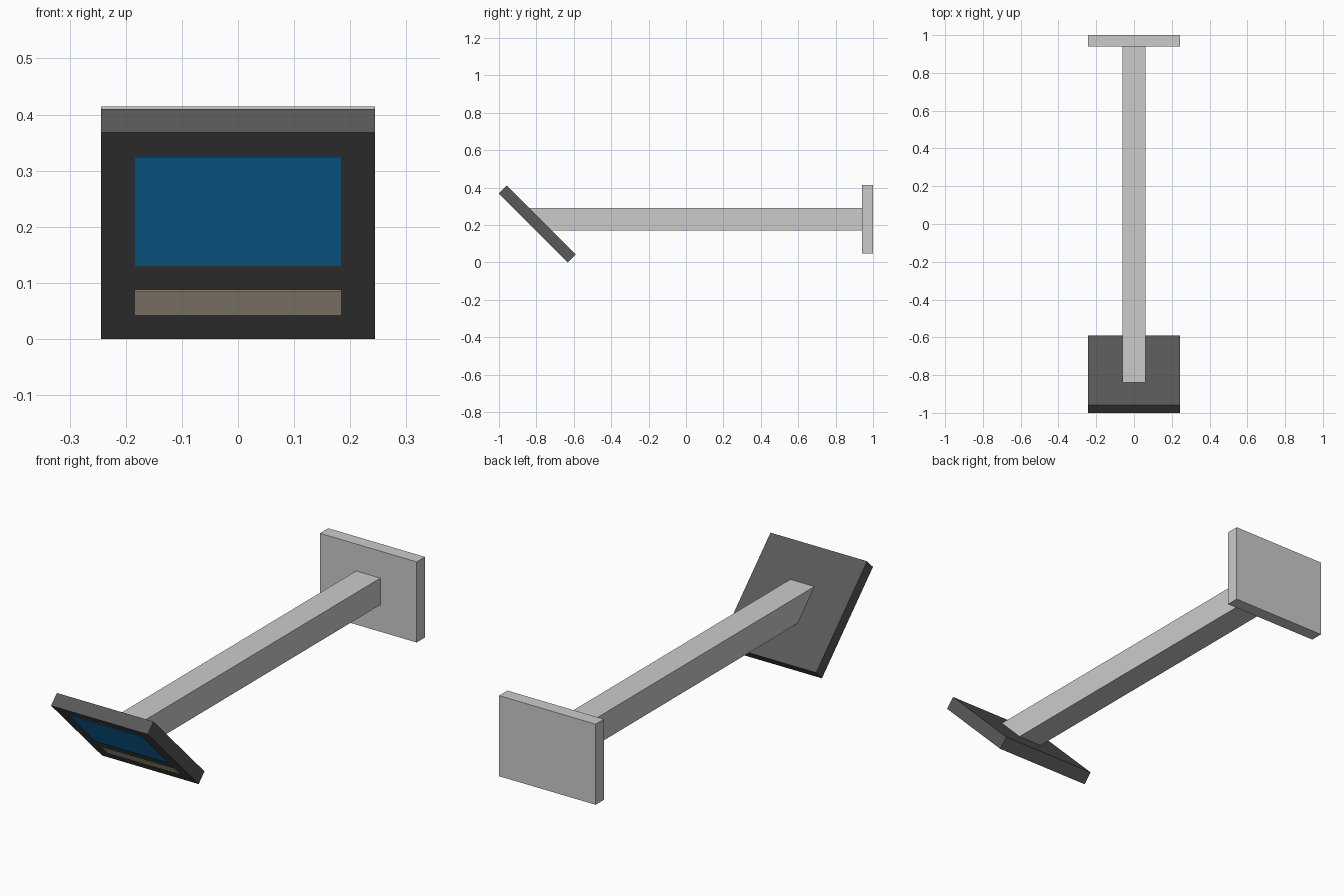
import bpy, bmesh

if "Cube" in bpy.data.objects:
    bpy.data.objects.remove(bpy.data.objects["Cube"])

HALF_PLATE = 0.244   # half width of panel and mounting plate
FACE = -0.632        # y where the sloping panel face meets z = 0
THICK = 0.042        # panel thickness, as an equal step in y and z


def material(name, rgb):
    m = bpy.data.materials.new(name)
    m.diffuse_color = (*rgb, 1)
    m.use_nodes = True
    m.node_tree.nodes["Principled BSDF"].inputs["Base Color"].default_value = m.diffuse_color
    return m


def prism(name, profile, half_x, mat=None):
    """Extrude a closed (y, z) profile from -half_x to half_x."""
    bm = bmesh.new()
    face = bm.faces.new([bm.verts.new((-half_x, y, z)) for y, z in profile])
    ext = bmesh.ops.extrude_face_region(bm, geom=[face])
    verts = [v for v in ext["geom"] if isinstance(v, bmesh.types.BMVert)]
    bmesh.ops.translate(bm, verts=verts, vec=(2 * half_x, 0, 0))
    bmesh.ops.recalc_face_normals(bm, faces=bm.faces)
    me = bpy.data.meshes.new(name)
    bm.to_mesh(me)
    bm.free()
    ob = bpy.data.objects.new(name, me)
    bpy.context.collection.objects.link(ob)
    if mat:
        me.materials.append(mat)
    return ob


def slab(z0, z1, outer, inner):
    """Profile of a 45 degree slab lying along the panel face."""
    return [(FACE - z + d, z + d) for z, d in
            ((z0, outer), (z1, outer), (z1, inner), (z0, inner))]


dark = material("dark_casing", (0.1, 0.1, 0.1))
blue = material("screen_blue", (0.01, 0.33, 0.8))
tan = material("strip_beige", (0.77, 0.67, 0.5))

# Tilted panel with screen and lower strip
prism("panel", slab(0, 0.368, 0, THICK), HALF_PLATE, dark)
prism("screen", slab(0.131, 0.325, -0.001, 0.003), 0.184, blue)
prism("lower_strip", slab(0.044, 0.087, -0.001, 0.003), 0.184, tan)

# Square arm, mitred against the back of the panel
BACK = FACE + 2 * THICK
z0, z1 = 0.169, 0.291
prism("arm", [(BACK - z0, z0), (0.94, z0), (0.94, z1), (BACK - z1, z1)], 0.061)

# Mounting plate at the rear
prism("mounting_plate", [(0.94, 0.046), (1, 0.046), (1, 0.414), (0.94, 0.414)], HALF_PLATE)
